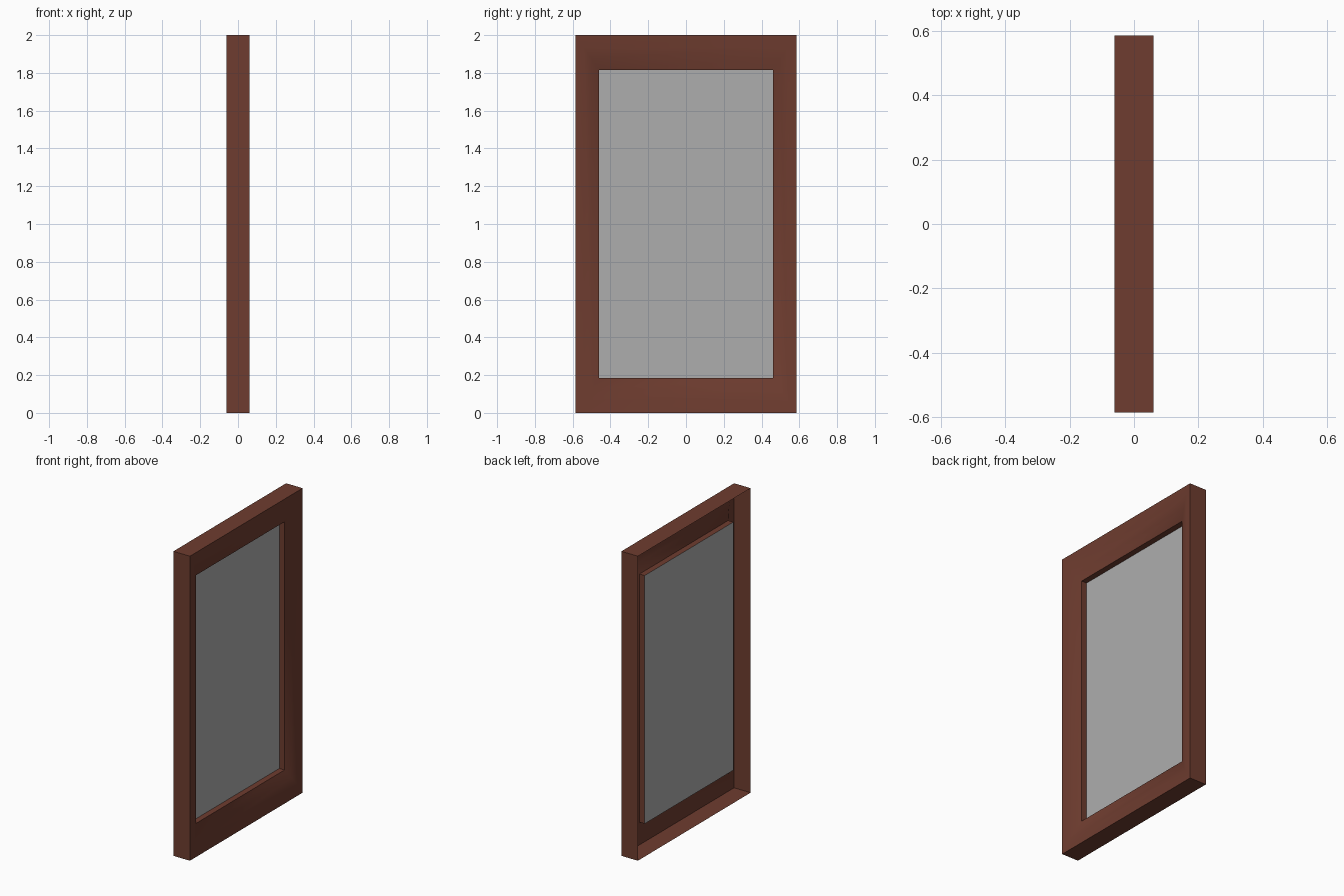
import bpy, bmesh, math

if "Cube" in bpy.data.objects:
    bpy.data.objects.remove(bpy.data.objects["Cube"])

HALF_W, HEIGHT = 0.585, 2.0      # outer half width and height
IN_Y, IN_Z = 0.125, 0.185        # border widths at the sides and at top/bottom


def material(name, rgb):
    m = bpy.data.materials.new(name)
    m.diffuse_color = (*rgb, 1.0)
    m.use_nodes = True
    m.node_tree.nodes["Principled BSDF"].inputs["Base Color"].default_value = m.diffuse_color
    return m


def ring(bm, t, x):
    """Rectangle inset by fraction t of the border, at depth x."""
    y, z = HALF_W - IN_Y * t, IN_Z * t
    return [bm.verts.new((x, a, b)) for a, b in
            ((-y, z), (y, z), (y, HEIGHT - z), (-y, HEIGHT - z))]


def finish(bm, name, mat):
    me = bpy.data.meshes.new(name)
    bm.to_mesh(me)
    bm.free()
    me.materials.append(mat)
    ob = bpy.data.objects.new(name, me)
    bpy.context.collection.objects.link(ob)
    return ob


wood = material("red_brown_wood", (0.158, 0.046, 0.029))
grey = material("grey_glass", (0.42, 0.42, 0.42))

# Frame: open-backed shell, outer wall, sloping moulded face, inner rim
profile = [(0, -0.06), (0, 0.06), (0.36, 0.054), (0.68, 0.038),
           (1, 0.016), (1, -0.022)]
bm = bmesh.new()
rings = [ring(bm, t, x) for t, x in profile]
for a, b in zip(rings, rings[1:]):
    for i in range(4):
        j = (i + 1) % 4
        bm.faces.new((a[i], a[j], b[j], b[i]))
frame = finish(bm, "frame", wood)

# Soft shading over the moulded face, crisp outer and inner edges
bpy.context.view_layer.objects.active = frame
frame.select_set(True)
bpy.ops.object.shade_smooth_by_angle(angle=math.radians(50))

# Mirror panel: single sheet at the back of the rim
bm = bmesh.new()
bm.faces.new(ring(bm, 1, -0.022))
finish(bm, "mirror_panel", grey)
